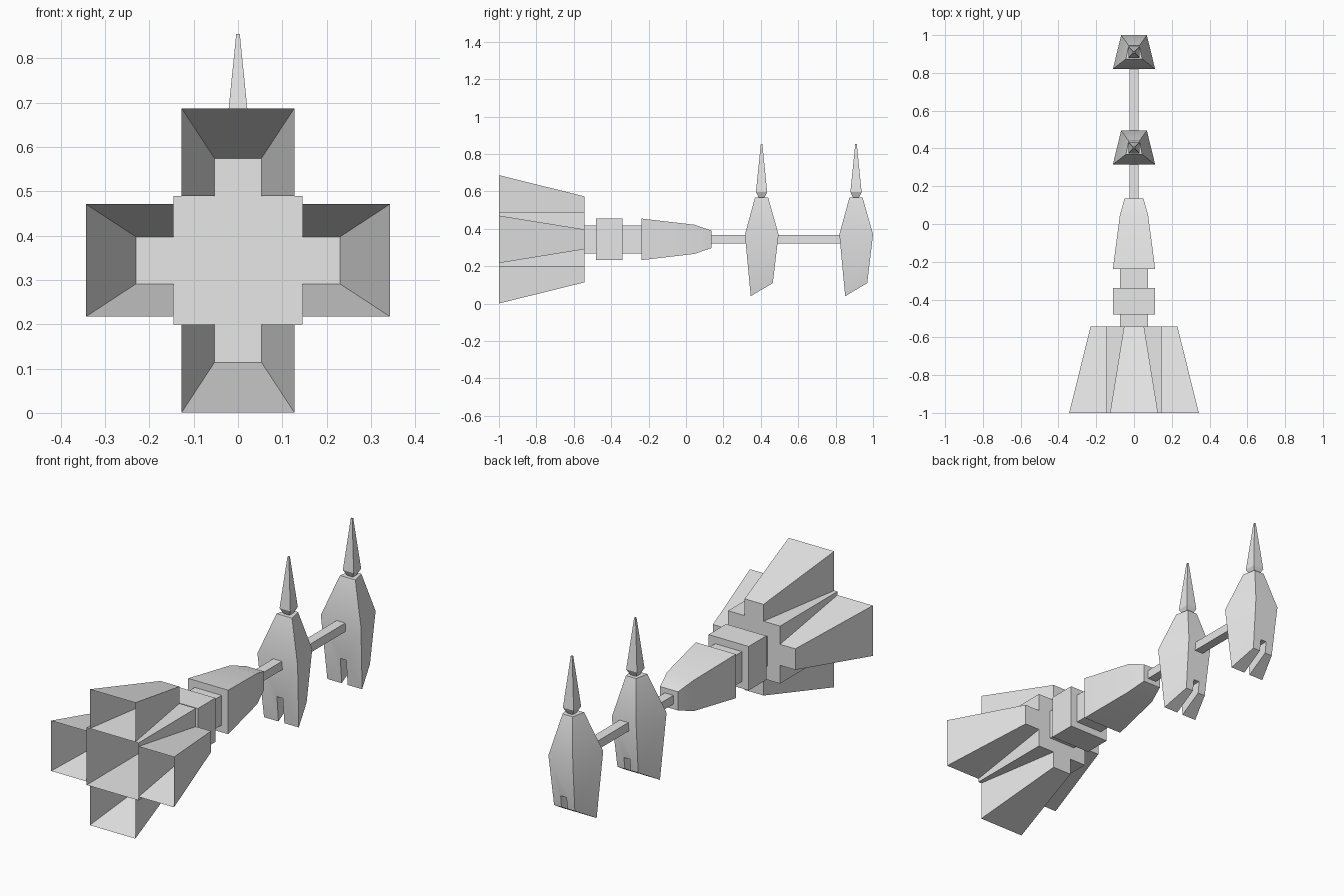
import bpy
import bmesh
from math import radians, pi
from mathutils import Matrix, Vector

old = bpy.data.objects.get("Cube")
if old:
    bpy.data.objects.remove(old)

grey = bpy.data.materials.new("hull_grey")
grey.use_nodes = True
grey.diffuse_color = (0.8, 0.8, 0.8, 1)
grey.node_tree.nodes["Principled BSDF"].inputs["Base Color"].default_value = grey.diffuse_color

MID = 0.344  # height of the ship's long axis


def finish(bm, name, smooth=False):
    bmesh.ops.recalc_face_normals(bm, faces=bm.faces)
    mesh = bpy.data.meshes.new(name)
    bm.to_mesh(mesh)
    bm.free()
    mesh.materials.append(grey)
    ob = bpy.data.objects.new(name, mesh)
    bpy.context.collection.objects.link(ob)
    if smooth:
        shade(ob)
    return ob


def activate(ob):
    bpy.ops.object.select_all(action='DESELECT')
    ob.select_set(True)
    bpy.context.view_layer.objects.active = ob


def shade(ob):
    activate(ob)
    bpy.ops.object.shade_smooth_by_angle(angle=radians(30))


def loft(rings, start=True, end=True, closed=True):
    """Skin a list of rings, with optional end caps."""
    bm = bmesh.new()
    rows = [[bm.verts.new(p) for p in ring] for ring in rings]
    n = len(rows[0])
    for a, b in zip(rows, rows[1:]):
        for i in range(n if closed else n - 1):
            j = (i + 1) % n
            bm.faces.new((a[i], a[j], b[j], b[i]))
    if start:
        bm.faces.new(rows[0])
    if end:
        bm.faces.new(rows[-1])
    return bm


def section(y, w, h):
    """Rectangle across the long axis."""
    return [(-w, y, MID - h), (w, y, MID - h), (w, y, MID + h), (-w, y, MID + h)]


def hull(name, *sections, start=True, smooth=False):
    return finish(loft([section(*s) for s in sections], start=start), name, smooth)


# Engine: an open square box with four flared bells around it
FRONT, BACK, CORE = -1.0, -0.543, 0.145
hull("engine_core", (FRONT, CORE, CORE), (BACK, CORE, CORE), start=False)


def bell_ring(y, w, reach):
    return [(-w, y, CORE), (-w, y, reach), (w, y, reach), (w, y, CORE)]


for k, side in enumerate(("top", "left", "bottom", "right")):
    bell = loft([bell_ring(FRONT, 0.127, 0.343), bell_ring(BACK, 0.053, 0.23)],
                start=False, closed=False)
    turn = Matrix.Translation((0, 0, MID)) @ Matrix.Rotation(k * pi / 2, 4, 'Y')
    bmesh.ops.transform(bell, matrix=turn, verts=bell.verts)
    finish(bell, "engine_bell_" + side)

# Body: neck, block and tapered fuselage
hull("neck", (BACK, 0.075, 0.075), (-0.23, 0.075, 0.075))
hull("collar_block", (-0.48, 0.112, 0.111), (-0.34, 0.112, 0.111))
hull("fuselage", (-0.238, 0.112, 0.111), (0.045, 0.075, 0.078),
     (0.135, 0.05, 0.047), smooth=True)
hull("boom", (0.12, 0.024, 0.022), (0.9, 0.024, 0.022))


# Fins: wide at the front, narrow at the back, notched below, with a spike on top
def fin_ring(zf, zb, yf, yb, wf, wb):
    return [(-wf, yf, zf), (wf, yf, zf), (wb, yb, zb), (-wb, yb, zb)]


def square(y, z, r):
    return [(-r, y - r, z), (r, y - r, z), (r, y + r, z), (-r, y + r, z)]


for label, y in (("front", 0.404), ("rear", 0.909)):
    fin = finish(loft([
        fin_ring(0.04, 0.11, y - 0.058, y + 0.06, 0.097, 0.058),
        fin_ring(0.37, 0.37, y - 0.089, y + 0.091, 0.112, 0.068),
        fin_ring(0.568, 0.568, y - 0.035, y + 0.035, 0.043, 0.028),
    ]), label + "_fin")

    bm = bmesh.new()
    bmesh.ops.create_cube(bm, size=1, matrix=Matrix.Translation((0, y, 0.07))
                          @ Matrix.Diagonal(Vector((0.033, 0.5, 0.2, 1))))
    cutter = finish(bm, label + "_notch_cutter")
    cutter.hide_render = True
    activate(fin)
    cut = fin.modifiers.new("notch", 'BOOLEAN')
    cut.operation = 'DIFFERENCE'
    cut.solver = 'EXACT'
    cut.object = cutter
    bpy.ops.object.modifier_apply(modifier=cut.name)
    bpy.data.objects.remove(cutter)
    shade(fin)

    finish(loft([square(y, 0.566, 0.015), square(y, 0.597, 0.03),
                 square(y, 0.855, 0.004)]), label + "_spike")
